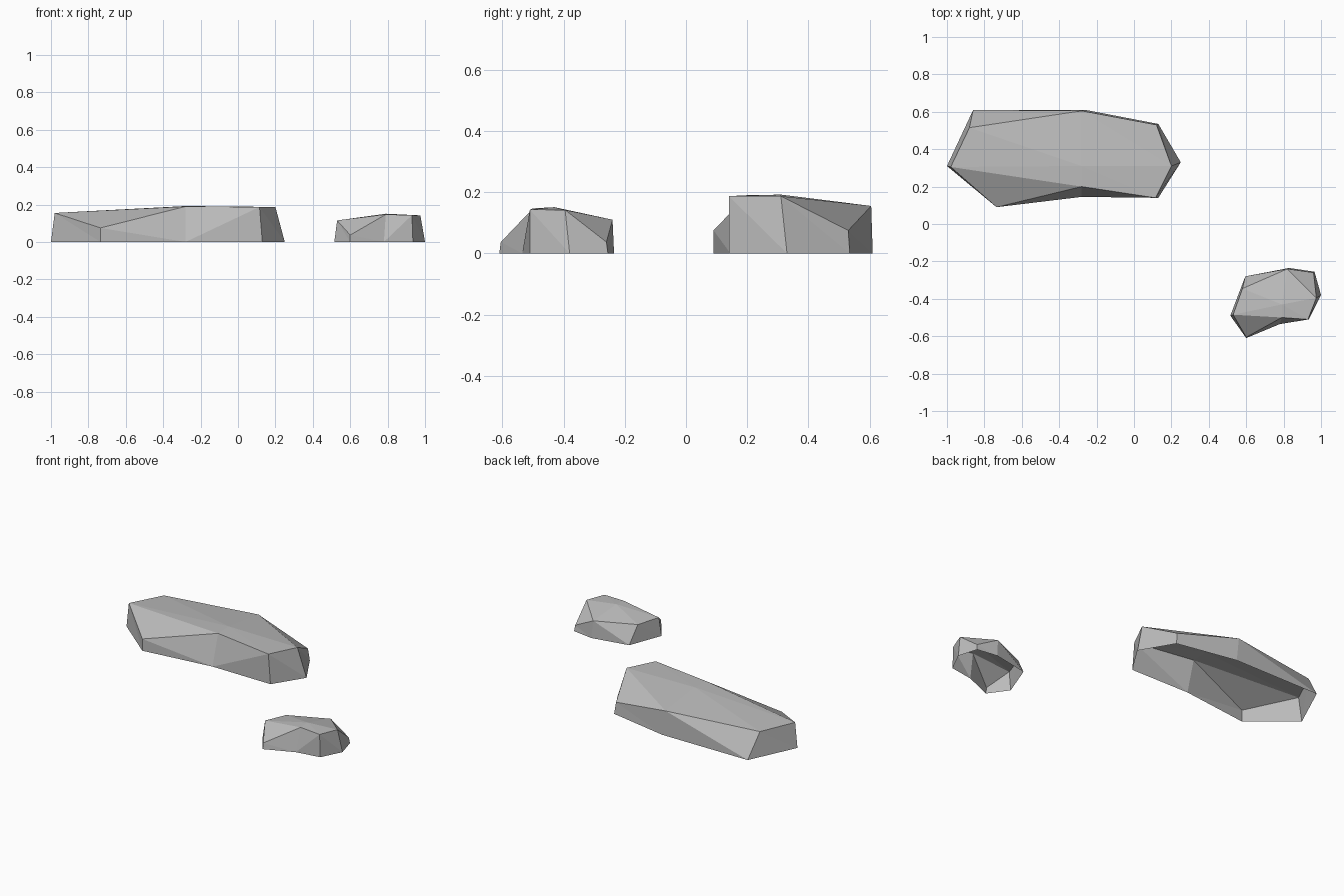
import bpy
import bmesh

cube = bpy.data.objects.get("Cube")
if cube:
    bpy.data.objects.remove(cube, do_unlink=True)

# Grey stone colour
stone = bpy.data.materials.new("grey_stone")
stone.use_nodes = True
grey = (0.5, 0.5, 0.5, 1)
stone.diffuse_color = grey
stone.node_tree.nodes["Principled BSDF"].inputs["Base Color"].default_value = grey
stone.node_tree.nodes["Principled BSDF"].inputs["Roughness"].default_value = 0.9


def make_rock(name, base, rim, peak):
    """Open-bottomed faceted rock: ground outline, upper rim and crown, clockwise from the -x tip."""
    bm = bmesh.new()
    low = [bm.verts.new((x, y, 0)) for x, y in base]
    top = [bm.verts.new(p) for p in rim]
    crown = bm.verts.new(peak)
    tip, back_a, back_b, back_c, end, front_a, front_b, front_c = top

    # Side walls, each split into two facets
    count = len(low)
    for i in range(count):
        j = (i + 1) % count
        if low[j] is low[6]:
            bm.faces.new((low[i], low[j], top[i]))
            bm.faces.new((low[j], top[j], top[i]))
        else:
            bm.faces.new((low[i], low[j], top[j]))
            bm.faces.new((low[i], top[j], top[i]))

    # Sloping shoulder facets beside the two low rim corners
    bm.faces.new((tip, front_b, front_c))
    bm.faces.new((back_b, back_c, end))

    # Crown facets
    ring = (tip, back_a, back_b, end, front_a, front_b)
    for i, v in enumerate(ring):
        bm.faces.new((v, ring[(i + 1) % len(ring)], crown))

    # Turn the facets outward
    bm.normal_update()
    bmesh.ops.recalc_face_normals(bm, faces=bm.faces[:])
    bm.normal_update()
    if crown.normal.z < 0:
        bmesh.ops.reverse_faces(bm, faces=bm.faces[:])
    mesh = bpy.data.meshes.new(name)
    bm.to_mesh(mesh)
    bm.free()
    mesh.materials.append(stone)
    obj = bpy.data.objects.new(name, mesh)
    bpy.context.collection.objects.link(obj)
    return obj


# Long rock
make_rock(
    "large_rock",
    [(-1, .31), (-.86, .61), (-.26, .61), (.13, .535),
     (.25, .33), (.13, .14), (-.28, .145), (-.735, .09)],
    [(-.98, .305, .155), (-.88, .515, .15), (-.28, .605, .155), (.12, .53, .075),
     (.2, .31, .187), (.115, .14, .187), (-.28, .2, .19), (-.735, .09, .075)],
    (-.28, .31, .192))

# Short rock
make_rock(
    "small_rock",
    [(.515, -.49), (.595, -.28), (.83, -.235), (.965, -.255),
     (1, -.38), (.935, -.51), (.78, -.535), (.6, -.61)],
    [(.53, -.485, .115), (.58, -.345, .11), (.82, -.24, .11), (.96, -.26, .037),
     (.975, -.395, .142), (.93, -.51, .143), (.79, -.5, .147), (.6, -.605, .037)],
    (.79, -.43, .151))
